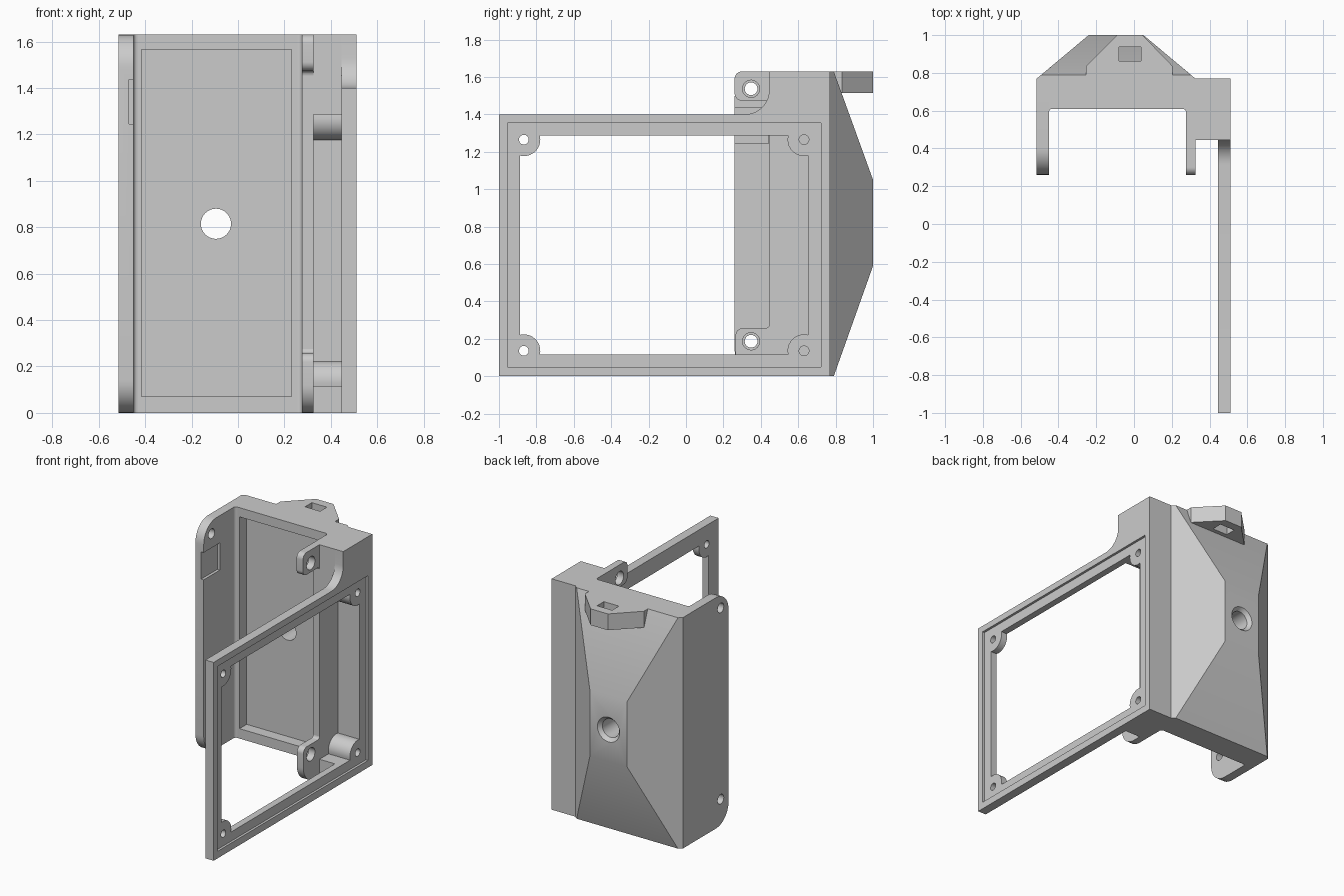
import bpy, bmesh, math
from mathutils import Vector

if "Cube" in bpy.data.objects:
    bpy.data.objects.remove(bpy.data.objects["Cube"])

grey = bpy.data.materials.new("matte grey")
grey.diffuse_color = (0.6, 0.6, 0.6, 1)
grey.use_nodes = True
grey.node_tree.nodes["Principled BSDF"].inputs["Base Color"].default_value = grey.diffuse_color


def finish(bm, name):
    bmesh.ops.recalc_face_normals(bm, faces=bm.faces)
    me = bpy.data.meshes.new(name)
    bm.to_mesh(me)
    bm.free()
    me.materials.append(grey)
    ob = bpy.data.objects.new(name, me)
    bpy.context.collection.objects.link(ob)
    return ob


def prism(name, pts, lo, hi, axis="x"):
    """Extrude a profile: (y, z) along x, or (x, y) along z."""
    bm = bmesh.new()
    put = (lambda p, d: (d, p[0], p[1])) if axis == "x" else (lambda p, d: (p[0], p[1], d))
    a = [bm.verts.new(put(p, lo)) for p in pts]
    b = [bm.verts.new(put(p, hi)) for p in pts]
    bm.faces.new(a)
    bm.faces.new(b[::-1])
    for i in range(len(pts)):
        j = (i + 1) % len(pts)
        bm.faces.new((a[i], a[j], b[j], b[i]))
    return finish(bm, name)


def box(name, x0, x1, y0, y1, z0, z1):
    return prism(name, [(y0, z0), (y1, z0), (y1, z1), (y0, z1)], x0, x1)


def arc(cy, cz, r, a0, a1, n=10):
    return [(cy + r * math.cos(math.radians(a0 + (a1 - a0) * i / n)),
             cz + r * math.sin(math.radians(a0 + (a1 - a0) * i / n))) for i in range(n + 1)]


def disc(y, z, r):
    return arc(y, z, r, 0, 360, 32)[:-1]


def turned(name, profile, x, z, n=40):
    """Round cutter along y from (y, radius) pairs."""
    bm = bmesh.new()
    rings = [[bm.verts.new((x + r * math.cos(2 * math.pi * i / n), y,
                            z + r * math.sin(2 * math.pi * i / n))) for i in range(n)]
             for y, r in profile]
    bm.faces.new(rings[0])
    bm.faces.new(rings[-1])
    for a, b in zip(rings, rings[1:]):
        for i in range(n):
            j = (i + 1) % n
            bm.faces.new((a[i], a[j], b[j], b[i]))
    return finish(bm, name)


def cut(ob, *cutters):
    bpy.context.view_layer.objects.active = ob
    for c in cutters:
        m = ob.modifiers.new("cut", "BOOLEAN")
        m.operation, m.solver, m.object = "DIFFERENCE", "EXACT", c
        bpy.ops.object.modifier_apply(modifier=m.name)
    return ob


# Cutters: window with bosses left in its corners, outer recess, screw holes
Y0, Y1, Z0, Z1 = -0.89, 0.65, 0.115, 1.285
HY, HZ, R = (-0.867, 0.631), (0.136, 1.265), 0.088
t = math.degrees(math.asin(0.021 / R))
opening = (arc(HY[0], HZ[0], R, 90 + t, -t) + arc(HY[1], HZ[0], R, 180 + t, 90 - t)
           + arc(HY[1], HZ[1], R, 270 + t, 180 - t) + arc(HY[0], HZ[1], R, t, -90 - t))
window = prism("window_cutter", opening, 0.325, 0.7)
recess = box("recess_cutter", 0.493, 0.7, -0.955, 0.723, 0.05, 1.355)
screws = [prism("screw_cutter", disc(y, z, 0.026), 0.4, 0.7) for y in HY for z in HZ]
pivots = [prism("pivot_cutter", disc(0.348, z, 0.034), -0.7, 0) for z in (0.187, 1.537)]
ear_holes = [prism("ear_hole_cutter", disc(0.348, z, 0.046), 0, 0.4) for z in (0.187, 1.537)]
notch = box("notch_cutter", -0.47, -0.3, 0.1, 0.44, 1.245, 1.437)
pocket = box("pocket_cutter", -0.415, 0.23, 0.5, 0.69, 0.07, 1.565)
bore = turned("bore_cutter", [(0.5, 0.065), (0.975, 0.065), (1.0, 0.087), (1.05, 0.087)],
              -0.095, 0.815)
slot = box("slot_cutter", -0.08, 0.038, 0.862, 0.938, 1.4, 1.8)
cutters = [window, recess, *screws, *pivots, *ear_holes, notch, pocket, bore, slot]

# Large side frame, rising into the housing with a concave fillet
frame = prism("side_frame", [(-1, 0), (0.77, 0), (0.77, 1.63), (0.445, 1.63)]
              + arc(0.315, 1.53, 0.13, 0, -90) + [(-1, 1.4)], 0.445, 0.51)
cut(frame, window, recess, *screws)

# Hollow block between frame and housing
block = cut(box("side_block", 0.275, 0.445, 0.445, 0.77, 0, 1.63), window)

# Back wall with shallow pocket
back = cut(box("back_wall", -0.45, 0.275, 0.61, 0.77, 0, 1.63), pocket, bore)

# Left cheek plate with rounded front corners
cheek = prism("left_cheek", [(0.77, 0), (0.77, 1.63)] + arc(0.40, 1.49, 0.14, 90, 180)
              + arc(0.40, 0.14, 0.14, 180, 270), -0.515, -0.45)
cut(cheek, notch, *pivots)

# Small fillets in the inner corners
for name, x, s in (("left_fillet", -0.45, 1), ("right_fillet", 0.275, -1)):
    pts = [(x, 0.61)] + [(x + s * (0.018 + dx), 0.592 + dy)
                         for dx, dy in arc(0, 0, 0.018, 180, 90, 5)]
    prism(name, pts, 0, 1.63, "z")

# Screw ears on the inner wall
top_ear = prism("top_ear", [(0.445, 1.455), (0.445, 1.63)] + arc(0.30, 1.59, 0.04, 90, 180)
                + arc(0.30, 1.513, 0.04, 180, 270) + arc(0.427, 1.455, 0.018, 90, 0, 4)[:-1],
                0.275, 0.325)
low_ear = prism("bottom_ear", [(0.445, 0), (0.445, 0.276)] + arc(0.427, 0.276, 0.018, 0, -90, 4)[1:]
                + arc(0.305, 0.218, 0.04, 90, 180) + arc(0.385, 0.12, 0.12, 180, 270),
                0.275, 0.325)
for ear in (top_ear, low_ear):
    cut(ear, *ear_holes)

# Tapered rear shell
bm = bmesh.new()
for y, x0, x1, z0, z1 in ((0.77, -0.515, 0.325, 0, 1.63), (0.79, -0.491, 0.301, 0, 1.63),
                          (1.0, -0.24, 0.05, 0.59, 1.05)):
    for x in (x0, x1):
        for z in (z0, z1):
            bm.verts.new((x, y, z))
bmesh.ops.convex_hull(bm, input=bm.verts)
bmesh.ops.dissolve_limit(bm, angle_limit=0.01, verts=bm.verts, edges=bm.edges)
cut(finish(bm, "rear_shell"), bore)

# Slotted strap tab at the top rear
tab = prism("strap_tab", [(-0.255, 0.785), (0.205, 0.785), (0.205, 0.835), (0.045, 1.0),
                          (-0.09, 1.0), (-0.255, 0.835)], 1.515, 1.63, "z")
cut(tab, slot)

for c in cutters:
    bpy.data.objects.remove(c)
for ob in bpy.context.collection.objects:
    bpy.ops.object.select_all(action="DESELECT")
    ob.select_set(True)
    bpy.context.view_layer.objects.active = ob
    bpy.ops.object.shade_smooth_by_angle(angle=math.radians(25))
